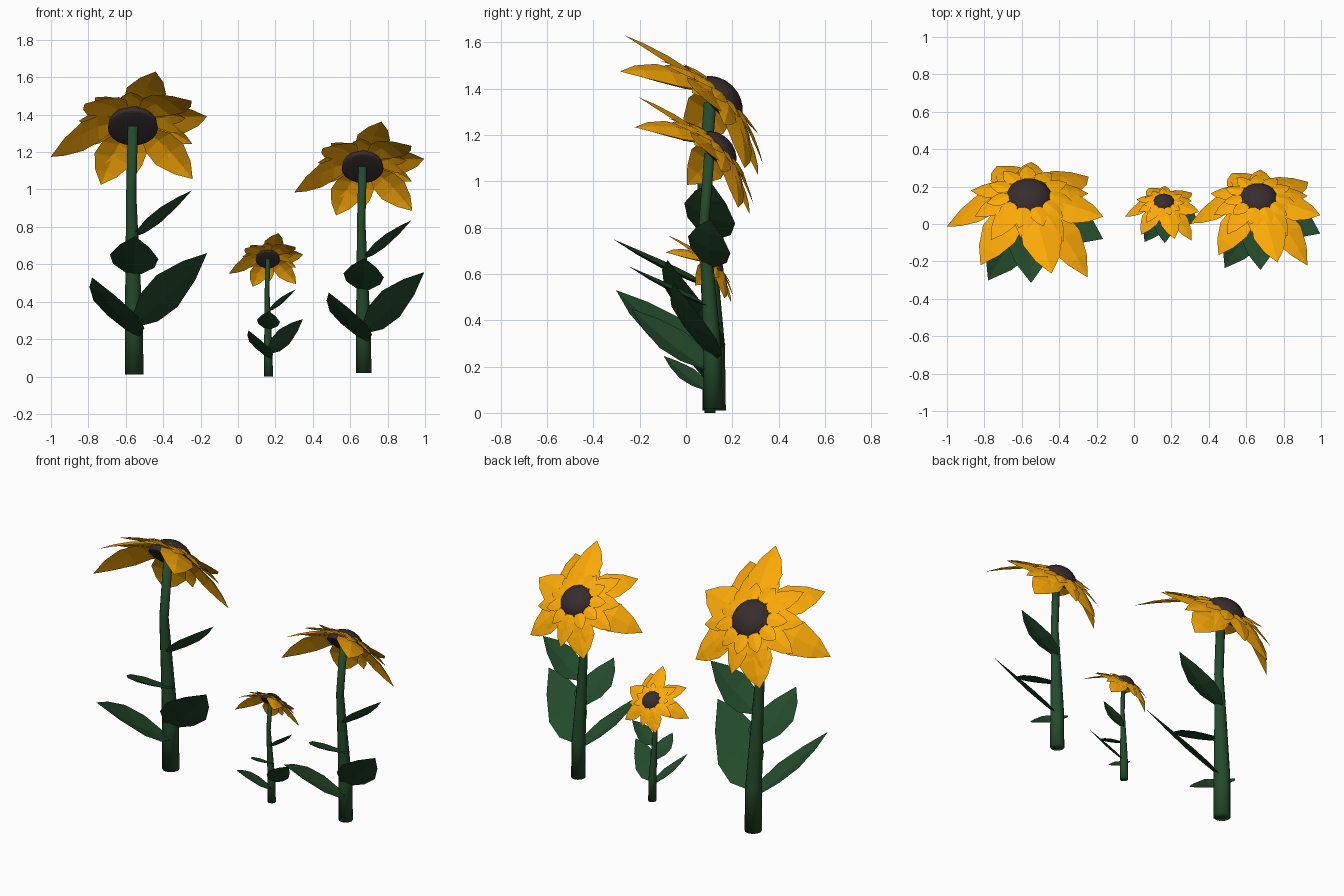
import bpy, bmesh, math, random
from mathutils import Vector, Matrix

if "Cube" in bpy.data.objects:
    bpy.data.objects.remove(bpy.data.objects["Cube"])

random.seed(4)


def material(name, color):
    m = bpy.data.materials.new(name)
    m.diffuse_color = (*color, 1)
    m.use_nodes = True
    m.node_tree.nodes["Principled BSDF"].inputs["Base Color"].default_value = m.diffuse_color
    return m


GREEN = material("leaf_green", (0.017, 0.07, 0.024))
YELLOW = material("petal_yellow", (0.97, 0.4, 0.002))
BROWN = material("seed_brown", (0.04, 0.026, 0.028))
UP = Vector((0, 0, 1))

# Flower head frame: u across, v up the tilted face, n out of the face
HEAD = Vector((-0.007, 0.032, 1.32))
U = Vector((1, 0, 0))
V = Vector((0, -0.707, 0.707))
N = Vector((0, 0.707, 0.707))


def finish(bm, name, mat, origin, scale, smooth=False):
    me = bpy.data.meshes.new(name)
    bm.to_mesh(me)
    bm.free()
    me.transform(Matrix.Translation(origin) @ Matrix.Scale(scale, 4))
    me.materials.append(mat)
    for p in me.polygons:
        p.use_smooth = smooth
    ob = bpy.data.objects.new(name, me)
    bpy.context.collection.objects.link(ob)


def blade(bm, spine, side, widths, fold):
    """Pointed sheet with a centre crease, following a spine of points."""
    rows = []
    for p, w in zip(spine, widths):
        if w == 0:
            rows.append([bm.verts.new(p)])
        else:
            rows.append([bm.verts.new(p - side * w + fold * w),
                         bm.verts.new(p),
                         bm.verts.new(p + side * w + fold * w)])
    for a, b in zip(rows, rows[1:]):
        for i in range(2):
            if len(b) == 1:
                bm.faces.new((a[i], a[i + 1], b[0]))
            else:
                bm.faces.new((a[i], a[i + 1], b[i + 1], b[i]))


def petal(bm, angle, length, drop, half, lift):
    a = math.radians(angle)
    d = U * math.cos(a) + V * math.sin(a)
    side = N.cross(d)
    spine = [HEAD + d * (0.1 + (length - 0.1) * t) + N * (lift + (drop - lift) * t ** 1.7)
             for t in (0, 0.25, 0.5, 0.78, 1)]
    blade(bm, spine, side, [half * k for k in (0.45, 0.9, 1, 0.6, 0)], N * -0.2)


def stem(bm, path, sides=12):
    rings = []
    for x, y, z, r in path:
        rings.append([bm.verts.new((x + r * math.cos(i * math.tau / sides),
                                    y + r * math.sin(i * math.tau / sides), z))
                      for i in range(sides)])
    for a, b in zip(rings, rings[1:]):
        for i in range(sides):
            j = (i + 1) % sides
            bm.faces.new((a[i], a[j], b[j], b[i]))
    bm.faces.new(rings[0][::-1])
    bm.faces.new(rings[-1])


# Outer petals: angle, length, tip depth
OUTER = [(76, 0.5, -0.06), (51, 0.5, -0.185), (14, 0.41, -0.015), (-42, 0.43, -0.1),
         (-116, 0.39, -0.08), (182, 0.44, -0.205), (128, 0.42, -0.15)]

# Leaves: base, tip, half width, roll
LEAVES = [((0.0, 0.0, 0.21), (-0.225, -0.39, 0.52), 0.135, 0.3),
          ((0.0, 0.02, 0.27), (0.39, -0.168, 0.65), 0.13, 0.65),
          ((-0.005, 0.01, 0.53), (0.005, -0.403, 0.74), 0.13, 0.1),
          ((0.0, 0.01, 0.74), (0.308, 0.02, 0.985), 0.11, 0.4)]


def sunflower(name, origin, s):
    # Bent tapering stem
    bm = bmesh.new()
    stem(bm, [(0, 0.034, 0, 0.05), (-0.002, 0.032, 0.28, 0.048), (-0.01, 0.01, 0.65, 0.036),
              (-0.016, -0.012, 0.97, 0.027), (-0.007, 0.016, 1.33, 0.027)])
    finish(bm, name + "_stem", GREEN, origin, s, True)

    # Leaves
    bm = bmesh.new()
    for base, tip, half, roll in LEAVES:
        b, t = Vector(base), Vector(tip)
        side = (t - b).cross(UP).normalized() + UP * roll
        spine = [b.lerp(t, k) - UP * (0.02 * math.sin(math.pi * k))
                 for k in (0, 0.2, 0.45, 0.75, 1)]
        blade(bm, spine, side, [half * k for k in (0.25, 0.85, 1, 0.6, 0)], UP * 0.2)
    finish(bm, name + "_leaves", GREEN, origin, s)

    # Three layers of petals
    bm = bmesh.new()
    for angle, length, drop in OUTER:
        petal(bm, angle, length, drop, 0.108, 0.04)
    for i in range(10):
        petal(bm, i * 36 + 20, 0.3 + 0.03 * (i % 2), -0.03, 0.065, 0.055)
    for i in range(11):
        petal(bm, i * 360 / 11 + 5, 0.23, 0.035 + random.uniform(-0.02, 0.02), 0.045, 0.065)
    finish(bm, name + "_petals", YELLOW, origin, s)

    # Domed seed disc with a flat back
    bm = bmesh.new()
    bmesh.ops.create_uvsphere(bm, u_segments=20, v_segments=12, radius=1)
    for v in bm.verts:
        c = v.co.copy()
        h = 0.115 if c.z > 0 else 0.012
        v.co = HEAD + U * c.x * 0.134 + V * c.y * 0.134 + N * c.z * h
    finish(bm, name + "_seed_disc", BROWN, origin, s, True)


sunflower("tall_flower", Vector((-0.555, 0.088, 0.01)), 1.0)
sunflower("medium_flower", Vector((0.672, 0.088, 0.018)), 0.83)
sunflower("small_flower", Vector((0.163, 0.088, 0.0)), 0.473)
